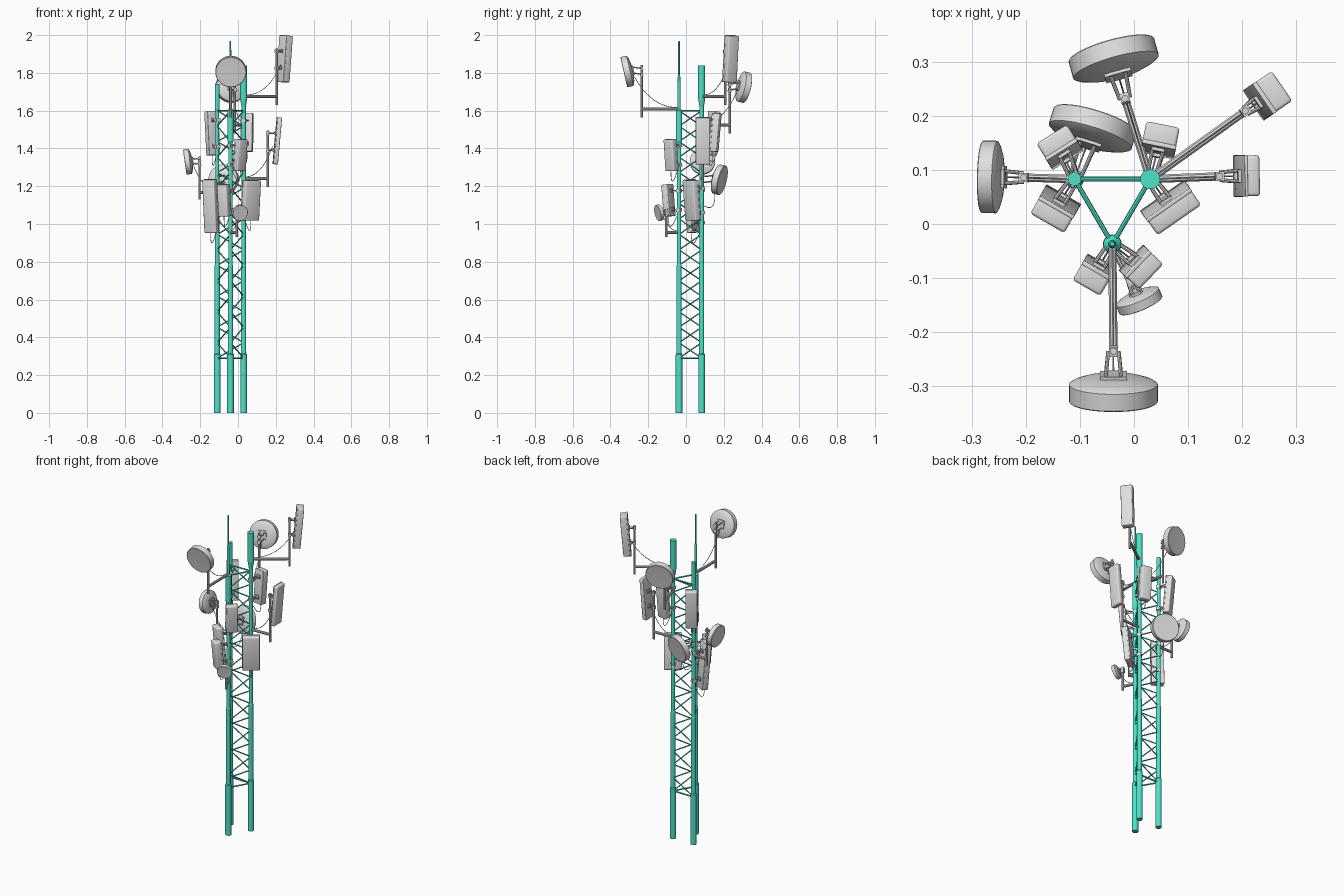
import bpy, bmesh, math
from mathutils import Vector, Matrix

cube = bpy.data.objects.get("Cube")
if cube:
    bpy.data.objects.remove(cube, do_unlink=True)


def material(name, rgb):
    m = bpy.data.materials.new(name)
    m.use_nodes = True
    m.diffuse_color = (*rgb, 1)
    m.node_tree.nodes["Principled BSDF"].inputs["Base Color"].default_value = (*rgb, 1)
    return m


GREEN = material("tower_green", (0.075, 0.77, 0.58))
SHELL = material("antenna_grey", (0.74, 0.74, 0.74))
METAL = material("bracket_grey", (0.68, 0.68, 0.68))


def finish(bm, name, mat):
    mesh = bpy.data.meshes.new(name)
    bmesh.ops.recalc_face_normals(bm, faces=bm.faces)
    bm.to_mesh(mesh)
    bm.free()
    mesh.materials.append(mat)
    mesh.shade_smooth()
    mesh.set_sharp_from_angle(angle=math.radians(35))
    obj = bpy.data.objects.new(name, mesh)
    bpy.context.scene.collection.objects.link(obj)
    return obj


def tube(bm, p, q, r, r2=None, n=10):
    p, q = Vector(p), Vector(q)
    turn = (q - p).to_track_quat("Z", "Y").to_matrix().to_4x4()
    bmesh.ops.create_cone(bm, cap_ends=True, segments=n, radius1=r, radius2=r if r2 is None else r2,
                          depth=(q - p).length, matrix=Matrix.Translation((p + q) / 2) @ turn)


def box(bm, frame, loc, size, bevel=0):
    made = bmesh.ops.create_cube(bm, size=1, matrix=frame @ Matrix.Translation(loc) @ Matrix.Diagonal((*size, 1)))
    if bevel:
        edges = list({e for v in made["verts"] for e in v.link_edges})
        bmesh.ops.bevel(bm, geom=edges, offset=bevel, segments=3, profile=0.5, affect="EDGES")


def cable(bm, a, ctrl, b, steps=10):
    a, ctrl, b = Vector(a), Vector(ctrl), Vector(b)
    pts = [a.lerp(ctrl, i / steps).lerp(ctrl.lerp(b, i / steps), i / steps) for i in range(steps + 1)]
    for p, q in zip(pts, pts[1:]):
        tube(bm, p, q, 0.0018, n=6)


def frame_at(centre, heading, tilt):
    """Local +Y looks along the heading, tipped down by tilt degrees."""
    h = Vector((*heading, 0)).normalized()
    side = h.cross(Vector((0, 0, 1)))
    turn = Matrix((side, h, (0, 0, 1))).transposed().to_4x4()
    return Matrix.Translation(centre) @ turn @ Matrix.Rotation(math.radians(-tilt), 4, "X"), h


# Tower legs: stepped profiles of (height, radius)
A, B, C = (-0.11, 0.083), (0.03, 0.083), (-0.04, -0.037)
base = [(0, 0.0175), (0.31, 0.0175), (0.315, 0.0135), (0.78, 0.0135), (0.785, 0.0115)]
tops = {
    "left_rear_leg": (A, [(1.24, 0.0115), (1.25, 0.01), (1.6, 0.01), (1.61, 0.0125), (1.74, 0.0125)]),
    "right_rear_leg": (B, [(1.62, 0.0115), (1.66, 0.0185), (1.84, 0.0185)]),
    "front_leg": (C, [(1.24, 0.0115), (1.43, 0.0115), (1.44, 0.0165), (1.6, 0.0165),
                      (1.61, 0.008), (1.78, 0.007), (1.79, 0.005), (1.97, 0.004)]),
}
for name, (xy, top) in tops.items():
    bm = bmesh.new()
    prof = base + top
    for (z1, r1), (z2, r2) in zip(prof, prof[1:]):
        tube(bm, (*xy, z1), (*xy, z2), r1, r2, 20)
    finish(bm, name, GREEN)

# Lattice bracing between the legs, winding the same way round on every side
LOW, HIGH, BAYS = 0.29, 1.6, 16
for name, p, q in (("rear_lattice", A, B), ("right_lattice", B, C), ("left_lattice", C, A)):
    bm = bmesh.new()
    for z in (LOW, HIGH):
        tube(bm, (*p, z), (*q, z), 0.0045, n=8)
    step = (HIGH - LOW) / BAYS
    for i in range(BAYS):
        s, e = (q, p) if i % 2 else (p, q)
        tube(bm, (*s, LOW + i * step), (*e, LOW + (i + 1) * step), 0.0035, n=8)
    finish(bm, name, GREEN)


def mast_arm(bm, leg, c, h, s, gap, up):
    """Arm from a leg to an upright pole behind the antenna, with its cable."""
    pole = c - h * gap
    za = c.z - 0.2 * s
    tube(bm, (*leg, za), (pole.x, pole.y, za), 0.008)
    tube(bm, (pole.x, pole.y, za - 0.045 * s), (pole.x, pole.y, c.z + up), 0.0065)
    root = Vector((*leg, za + 0.01))
    low = pole.lerp(root, 0.3)
    cable(bm, c - h * gap * 0.5 - Vector((0, 0, 0.03 * s)), (low.x, low.y, za), root)
    return pole


def struts(bm, frame, start, zs, back, width, grip):
    """Pairs of short bars with a square grip holding an antenna's back plate."""
    centre_z = frame.translation.z
    facing = frame.to_3x3()
    for dz in zs:
        hold = Matrix.Translation((*start, centre_z + dz)) @ facing.to_4x4()
        box(bm, hold, (0, 0, 0), (grip, grip, 0.018))
        box(bm, frame, (0, -back, dz), (width * 2.4, 0.006, 0.022))
        for sx in (-1, 1):
            end = frame @ Vector((sx * width, -back, dz))
            side = facing @ Vector((sx * width * 0.7, 0, 0))
            tube(bm, (start[0] + side.x, start[1] + side.y, centre_z + dz), end, 0.0035, n=8)


# Dish antennas: name, centre, heading, tilt, radius, leg, held on an arm
dishes = (
    ("front_dish", (-0.038, -0.31, 1.808), (0, -1), 13, 0.082, C, True),
    ("rear_dish", (-0.037, 0.304, 1.725), (-0.27, 0.96), 13, 0.082, B, True),
    ("left_dish", (-0.265, 0.087, 1.33), (-1, 0.02), 8, 0.067, A, True),
    ("lower_rear_dish", (-0.077, 0.175, 1.235), (0.295, 0.955), 13, 0.08, A, False),
    ("small_front_dish", (0.009, -0.141, 1.06), (0.39, -0.92), 13, 0.043, C, True),
)
for name, c, heading, tilt, r, leg, arm in dishes:
    c, s = Vector(c), r / 0.082
    frame, h = frame_at(c, heading, tilt)
    bm = bmesh.new()
    # Drum and domed back, as (radius, distance forward)
    prof = [(0, -0.029), (0.4, -0.028), (0.7, -0.024), (0.92, -0.018), (1, -0.014),
            (1, 0.018), (0.97, 0.02), (0, 0.018)]
    verts = [bm.verts.new((k * r, y * s, 0)) for k, y in prof]
    edges = [bm.edges.new(pair) for pair in zip(verts, verts[1:])]
    bmesh.ops.spin(bm, geom=verts + edges, cent=(0, 0, 0), axis=(0, 1, 0), angle=math.tau, steps=40)
    bmesh.ops.remove_doubles(bm, verts=bm.verts, dist=0.0002)
    bmesh.ops.transform(bm, matrix=frame, verts=bm.verts)
    finish(bm, name, SHELL)

    bm = bmesh.new()
    if arm:
        start = mast_arm(bm, leg, c, h, s, 0.075 * s, 0.035 * s).xy
    else:
        start = leg
        cable(bm, c - h * 0.03, (c.x, c.y, c.z - 0.2), (*leg, c.z - 0.13))
    struts(bm, frame, start, (-0.016 * s, 0.016 * s), 0.031 * s, 0.014 * s, 0.017)
    box(bm, frame, (0, -0.03 * s, 0), (0.05 * s, 0.008 * s, 0.05 * s))
    finish(bm, name + "_mount", METAL)

# Panel antennas: name, centre, heading, (width, depth, height), leg, held on an arm
panels = (
    ("tall_right_panel", (0.247, 0.237, 1.874), (0.825, 0.565), (0.068, 0.044, 0.248), B, True),
    ("right_panel", (0.208, 0.089, 1.44), (1, 0.02), (0.077, 0.028, 0.25), B, True),
    ("upper_rear_panel", (0.048, 0.155, 1.485), (0.2, 0.98), (0.064, 0.042, 0.205), B, False),
    ("upper_left_panel", (-0.137, 0.142, 1.48), (-0.53, 0.85), (0.068, 0.038, 0.235), A, False),
    ("long_left_panel", (-0.145, 0.028, 1.095), (-0.5, -0.87), (0.074, 0.038, 0.285), A, False),
    ("lower_right_panel", (0.068, 0.03, 1.125), (0.57, -0.82), (0.1, 0.038, 0.215), B, False),
    ("lower_front_panel", (-0.074, -0.094, 1.125), (-0.5, -0.86), (0.06, 0.042, 0.17), C, False),
    ("upper_front_panel", (0.013, -0.08, 1.365), (0.72, -0.69), (0.066, 0.038, 0.17), C, False),
)
for name, c, heading, (w, d, tall), leg, arm in panels:
    c = Vector(c)
    frame, h = frame_at(c, heading, 5)
    bm = bmesh.new()
    box(bm, frame, (0, d * 0.04, 0), (w * 0.98, d * 0.92, tall * 0.995), 0.006)
    box(bm, frame, (0, -d * 0.4, 0), (w, d * 0.2, tall), 0.002)
    finish(bm, name, SHELL)

    bm = bmesh.new()
    if arm:
        start = mast_arm(bm, leg, c, h, 1, 0.05, 0.055).xy
        heights, grip = (-0.05, 0.04), 0.017
    else:
        start = leg
        heights, grip = (-tall * 0.3, tall * 0.3), 0.024
        # Cable looping below the panel and back to the leg
        foot = c - Vector((0, 0, tall / 2))
        cable(bm, foot, (c.x, c.y, foot.z - 0.12), (*leg, foot.z + 0.03))
    struts(bm, frame, start, heights, d / 2 + 0.003, 0.01, grip)
    finish(bm, name + "_mount", METAL)
